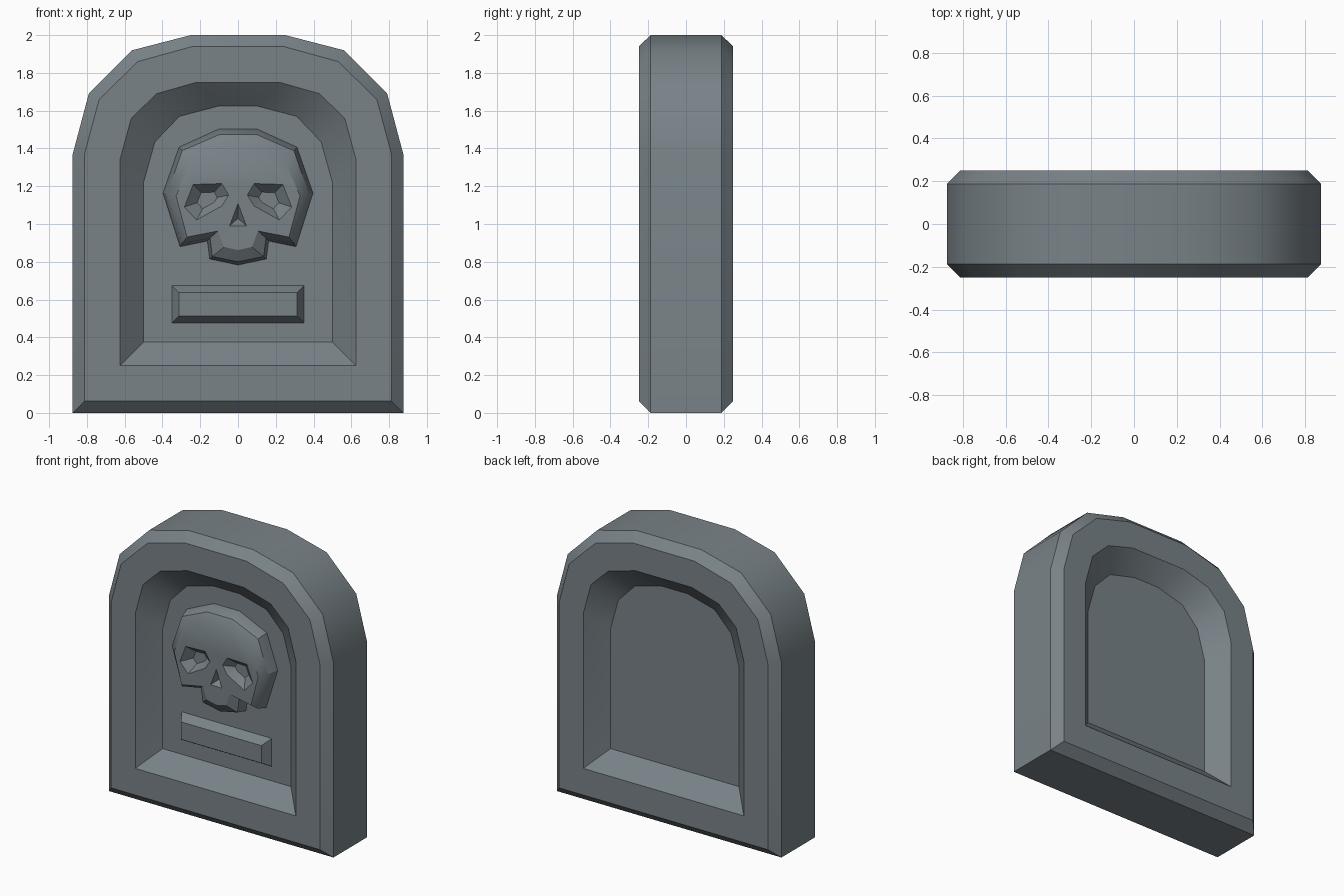
import bpy, bmesh, math

if "Cube" in bpy.data.objects:
    bpy.data.objects.remove(bpy.data.objects["Cube"])

stone = bpy.data.materials.new("grey_stone")
stone.diffuse_color = (0.19, 0.225, 0.245, 1)
stone.use_nodes = True
stone.node_tree.nodes["Principled BSDF"].inputs["Base Color"].default_value = stone.diffuse_color


def mirror(half):
    """Close a right-hand half outline (top to bottom) with its left side."""
    return half + [(-x, z) for x, z in reversed(half) if x > 1e-6]


def scaled(pts, s):
    cx = sum(p[0] for p in pts) / len(pts)
    cz = sum(p[1] for p in pts) / len(pts)
    return [(cx + (x - cx) * s, cz + (z - cz) * s) for x, z in pts]


def loft(name, rings):
    """Bridge rings of (y, outline) and cap both ends."""
    bm = bmesh.new()
    loops = [[bm.verts.new((x, y, z)) for x, z in pts] for y, pts in rings]
    n = len(loops[0])
    for a, b in zip(loops, loops[1:]):
        for i in range(n):
            j = (i + 1) % n
            bm.faces.new((a[i], a[j], b[j], b[i]))
    bm.faces.new(loops[0])
    bm.faces.new(loops[-1])
    bmesh.ops.recalc_face_normals(bm, faces=bm.faces)
    me = bpy.data.meshes.new(name)
    bm.to_mesh(me)
    bm.free()
    me.materials.append(stone)
    ob = bpy.data.objects.new(name, me)
    bpy.context.collection.objects.link(ob)
    return ob


def select(ob):
    bpy.ops.object.select_all(action='DESELECT')
    ob.select_set(True)
    bpy.context.view_layer.objects.active = ob


def smooth(ob):
    select(ob)
    bpy.ops.object.shade_smooth_by_angle(angle=math.radians(33))


# Slab: chamfered arch with a sloped recess on both faces
outer = mirror([(0.25, 2.0), (0.56, 1.92), (0.79, 1.69), (0.875, 1.37), (0.875, 0)])
bevel = mirror([(0.24, 1.94), (0.53, 1.86), (0.735, 1.66), (0.8125, 1.37), (0.8125, 0.0625)])
rim = mirror([(0.22, 1.75), (0.43, 1.69), (0.565, 1.56), (0.625, 1.34), (0.625, 0.25)])
floor = mirror([(0.10, 1.625), (0.31, 1.57), (0.44, 1.435), (0.5, 1.22), (0.5, 0.375)])
front = [(-0.125, floor), (-0.25, rim), (-0.25, bevel), (-0.1875, outer)]
back = [(-y, pts) for y, pts in reversed(front)]
smooth(loft("headstone_slab", front + back))

# Name plate
plate_out = mirror([(0.35, 0.674), (0.35, 0.477)])
plate_in = mirror([(0.3125, 0.637), (0.3125, 0.514)])
loft("name_plate", [(-0.12, plate_out), (-0.125, plate_out), (-0.1875, plate_in)])

# Skull relief
base = mirror([(0.10, 1.503), (0.312, 1.407), (0.397, 1.164), (0.307, 0.88),
               (0.162, 0.91), (0.15, 0.815), (0, 0.783)])
shoulder = mirror([(0.10, 1.473), (0.296, 1.388), (0.375, 1.162), (0.296, 0.897),
                   (0.148, 0.925), (0.136, 0.828), (0, 0.80)])
face = mirror([(0.11, 1.39), (0.254, 1.323), (0.328, 1.148), (0.27, 0.931),
               (0.106, 0.963), (0.074, 0.878), (0, 0.862)])
skull = loft("skull_relief", [(-0.12, base), (-0.125, base), (-0.2, shoulder), (-0.242, face)])

# Eye sockets and nose pit, cut into the face
eye = [(0.238, 1.21), (0.085, 1.215), (0.048, 1.153), (0.085, 1.095), (0.22, 1.02), (0.285, 1.09)]
nose = [(0, 1.11), (0.045, 0.99), (-0.045, 0.99)]
cutters = []
for side in (1, -1):
    hole = [(x * side, z) for x, z in eye]
    cutters.append(loft("eye_cutter", [(-0.3, hole), (-0.243, hole), (-0.19, scaled(hole, 0.45))]))
cutters.append(loft("nose_cutter", [(-0.3, nose), (-0.243, nose), (-0.195, scaled(nose, 0.12))]))
select(skull)
for c in cutters:
    m = skull.modifiers.new("cut", 'BOOLEAN')
    m.operation, m.solver, m.object = 'DIFFERENCE', 'EXACT', c
    bpy.ops.object.modifier_apply(modifier=m.name)
for c in cutters:
    bpy.data.objects.remove(c)
smooth(skull)
